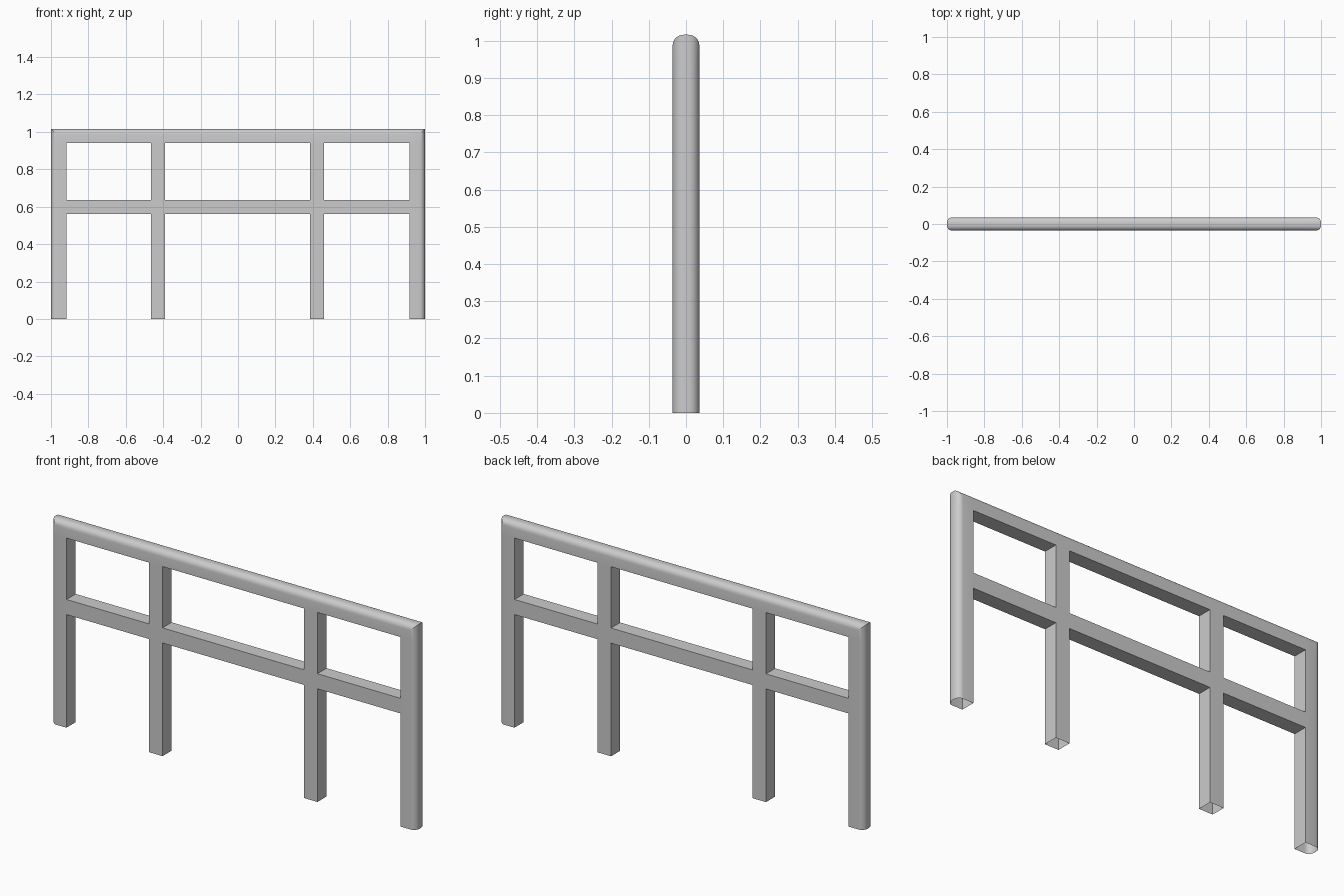
import bpy, bmesh, math
from mathutils import Vector

if "Cube" in bpy.data.objects:
    bpy.data.objects.remove(bpy.data.objects["Cube"])

HALF_DEPTH = 0.036
ROUND = 0.029
TOP = 1.016
# Lines bounding posts (x) and rails (z)
XS = [-1.0, -0.916, -0.464, -0.389, 0.386, 0.461, 0.916, 1.0]
ZS = [0.0, 0.561, 0.636, 0.94, TOP]

bm = bmesh.new()

# Flat front pattern: even columns are posts, odd rows are rails
verts = {}
def vert(i, k):
    if (i, k) not in verts:
        verts[i, k] = bm.verts.new((XS[i], -HALF_DEPTH, ZS[k]))
    return verts[i, k]

for i in range(len(XS) - 1):
    for k in range(len(ZS) - 1):
        if i % 2 == 0 or k % 2 == 1:
            bm.faces.new((vert(i, k), vert(i + 1, k), vert(i + 1, k + 1), vert(i, k + 1)))

# Give the frame its depth
ext = bmesh.ops.extrude_face_region(bm, geom=bm.faces[:], use_keep_orig=True)
back = [g for g in ext["geom"] if isinstance(g, bmesh.types.BMVert)]
bmesh.ops.translate(bm, verts=back, vec=Vector((0, 2 * HALF_DEPTH, 0)))
bmesh.ops.recalc_face_normals(bm, faces=bm.faces[:])

# Round the outer edges along both ends and the handrail
def on_outline(e):
    a, b = (v.co for v in e.verts)
    if abs(a.y - b.y) > 1e-5:
        return False
    return any(abs(a[ax] - val) < 1e-5 and abs(b[ax] - val) < 1e-5
               for ax, val in ((0, -1.0), (0, 1.0), (2, TOP)))

bmesh.ops.bevel(bm, geom=[e for e in bm.edges if on_outline(e)], offset=ROUND,
                offset_type='OFFSET', segments=6, profile=0.5,
                affect='EDGES', clamp_overlap=False)

# The hollow posts are open at the bottom
bottom = [f for f in bm.faces if all(abs(v.co.z) < 1e-5 for v in f.verts)]
bmesh.ops.delete(bm, geom=bottom, context='FACES')

mesh = bpy.data.meshes.new("railing_frame")
bm.to_mesh(mesh)
bm.free()
frame = bpy.data.objects.new("railing_frame", mesh)
bpy.context.collection.objects.link(frame)
bpy.context.view_layer.objects.active = frame
frame.select_set(True)
bpy.ops.object.shade_smooth_by_angle(angle=math.radians(30))
